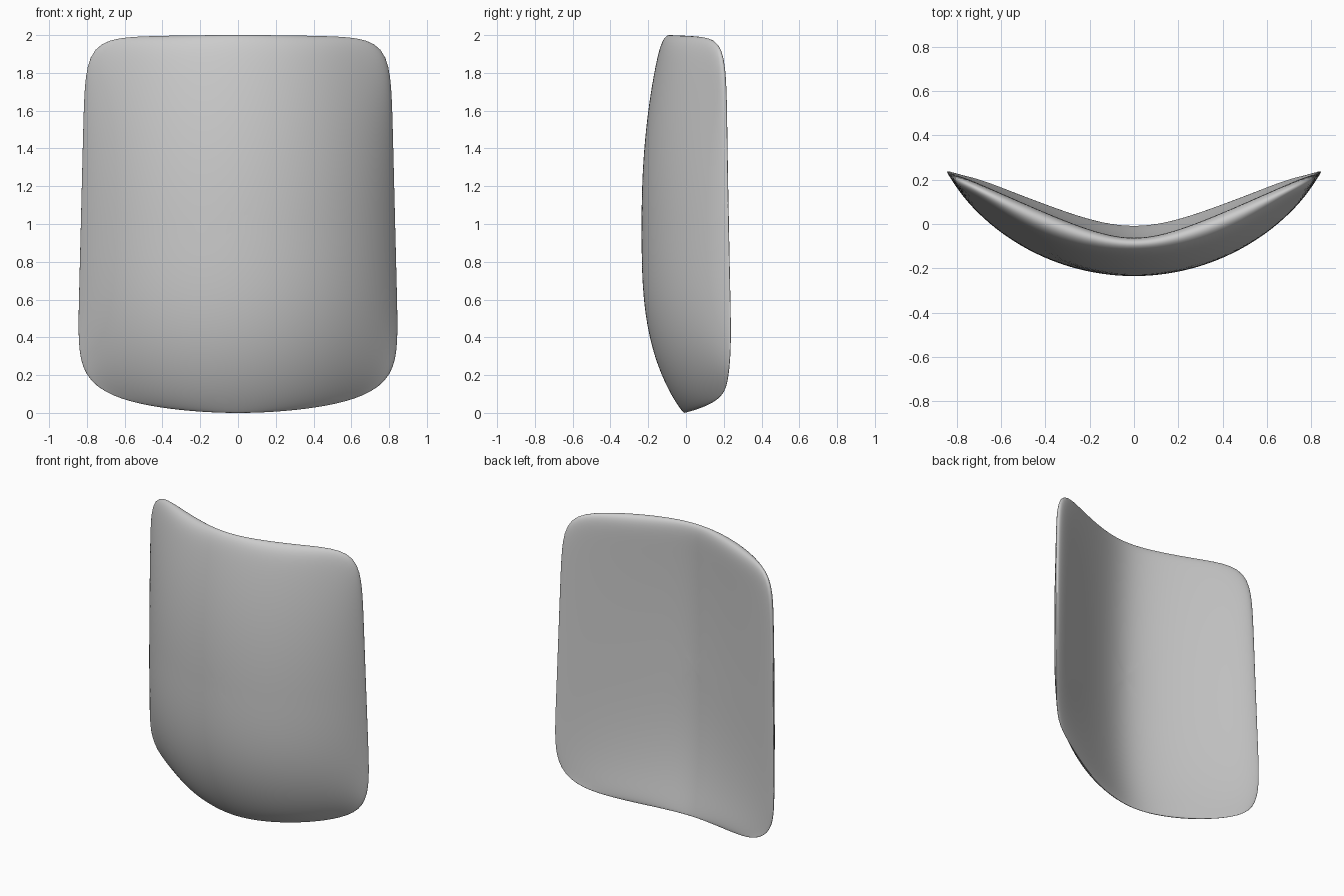
import bpy, bmesh, math

old = bpy.data.objects.get("Cube")
if old:
    bpy.data.objects.remove(old, do_unlink=True)

SEGMENTS, RINGS = 160, 28


def flat_material(name, colour):
    mat = bpy.data.materials.new(name)
    mat.use_nodes = True
    mat.diffuse_color = colour
    mat.node_tree.nodes["Principled BSDF"].inputs["Base Color"].default_value = colour
    return mat


def outline(angle):
    """Rounded-square outline, tighter corners above and softer ones below."""
    c, s = math.cos(angle), math.sin(angle)
    n = 10 if s > 0 else 7
    radius = (abs(c) ** n + abs(s) ** n) ** (-1 / n)
    return c * radius, s * radius


def front_depth(x, u, h):
    """Outer face: a circular arc, leaning back at top and bottom."""
    arc = 1.01 - math.sqrt(1.01 ** 2 - x * x)
    lean = 0.11 * h ** 2.2 if h > 0 else 0.215 * (-h) ** 3.1
    return -0.235 + arc + lean * (1 - u ** 8)


def back_depth(x, u, h):
    """Inner face: two flat wings blended by a soft valley."""
    wings = math.hypot(0.12, 0.52 * x) - 0.12
    lean = 0.03 * h ** 2 if h > 0 else 0.085 * (-h) ** 3
    return -0.085 + wings + lean * (1 - u ** 2)


def point(angle, s, side):
    u, h = outline(angle)
    u, h = u * s, h * s
    x = u * (0.832 - 0.025 * h)
    front, back = front_depth(x, abs(u), h), back_depth(x, abs(u), h)
    swell = math.sqrt(max(1 - s ** 26, 0))
    y = (front + back) / 2 + side * swell * (back - front) / 2
    crown = 0.025 if h > 0 else 0.17
    return x, y, 1 + h - crown * x * x * h ** 3


# Curved panel: front and back faces share one rounded rim
bm = bmesh.new()
loops = []
path = [(i, -1) for i in range(1, RINGS + 1)] + [(i, 1) for i in range(RINGS - 1, 0, -1)]
for i, side in path:
    s = math.sin(i / RINGS * math.pi / 2)
    loops.append([bm.verts.new(point(math.tau * k / SEGMENTS, s, side))
                  for k in range(SEGMENTS)])
for a, b in zip(loops, loops[1:]):
    for k in range(SEGMENTS):
        j = (k + 1) % SEGMENTS
        bm.faces.new((a[k], a[j], b[j], b[k]))
for loop, side in ((loops[0], -1), (loops[-1], 1)):
    hub = bm.verts.new(point(0, 0, side))
    for k in range(SEGMENTS):
        bm.faces.new((hub, loop[k], loop[(k + 1) % SEGMENTS]))
bmesh.ops.recalc_face_normals(bm, faces=bm.faces)
for f in bm.faces:
    f.smooth = True

mesh = bpy.data.meshes.new("curved_panel")
bm.to_mesh(mesh)
bm.free()
mesh.materials.append(flat_material("light grey", (0.6, 0.6, 0.6, 1)))
panel = bpy.data.objects.new("curved_panel", mesh)
bpy.context.collection.objects.link(panel)
